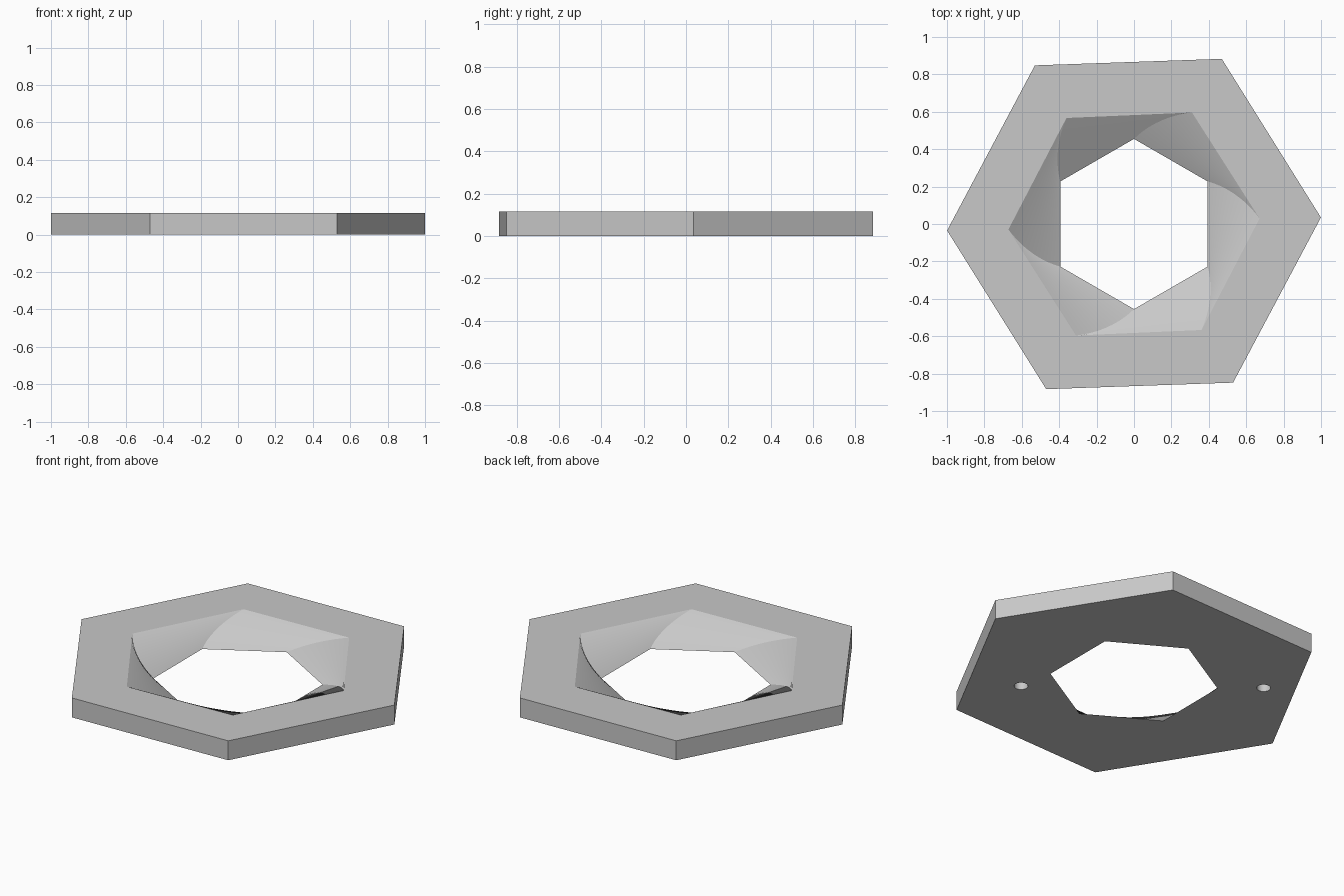
import bpy, bmesh, math

cube = bpy.data.objects.get("Cube")
if cube:
    bpy.data.objects.remove(cube)

HEIGHT = 0.115
SLICES = 28

# Single material
grey = bpy.data.materials.new("light grey")
grey.use_nodes = True
grey.diffuse_color = (0.58, 0.58, 0.58, 1)
grey.node_tree.nodes["Principled BSDF"].inputs["Base Color"].default_value = (0.58, 0.58, 0.58, 1)


def hexagon(bm, radius, degrees, z):
    ring = []
    for k in range(6):
        a = math.radians(degrees + 60 * k)
        ring.append(bm.verts.new((radius * math.cos(a), radius * math.sin(a), z)))
    return ring


def bridge(bm, a, b):
    for i in range(6):
        j = (i + 1) % 6
        bm.faces.new((a[i], a[j], b[j], b[i]))


# Hexagonal plate with a twisted, flaring hexagonal opening
bm = bmesh.new()
rings = [hexagon(bm, 1, 2, 0), hexagon(bm, 1, 2, HEIGHT)]
for s in range(SLICES + 1):
    t = 1 - s / SLICES
    rings.append(hexagon(bm, 0.455 + 0.217 * t, 30 - 27.5 * t, HEIGHT * t))
for i, ring in enumerate(rings):
    bridge(bm, ring, rings[(i + 1) % len(rings)])
bmesh.ops.recalc_face_normals(bm, faces=bm.faces)
mesh = bpy.data.meshes.new("twisted_hex_plate")
bm.to_mesh(mesh)
bm.free()
mesh.materials.append(grey)
plate = bpy.data.objects.new("twisted_hex_plate", mesh)
bpy.context.collection.objects.link(plate)

# Two shallow round holes in the underside
for x, y in ((0.43, -0.43), (-0.58, 0.39)):
    bpy.ops.mesh.primitive_cylinder_add(vertices=32, radius=0.037, depth=0.1, location=(x, y, 0))
    cutter = bpy.context.object
    cutter.name = "hole_cutter"
    cutter.hide_render = True
    cutter.data.materials.append(grey)
    cut = plate.modifiers.new("blind_hole", "BOOLEAN")
    cut.operation = "DIFFERENCE"
    cut.solver = "EXACT"
    cut.object = cutter
    bpy.ops.object.select_all(action="DESELECT")
    plate.select_set(True)
    bpy.context.view_layer.objects.active = plate
    bpy.ops.object.modifier_apply(modifier=cut.name)
    bpy.data.objects.remove(cutter)

# Smooth flutes, sharp corners
bpy.ops.object.shade_smooth_by_angle(angle=math.radians(15))
